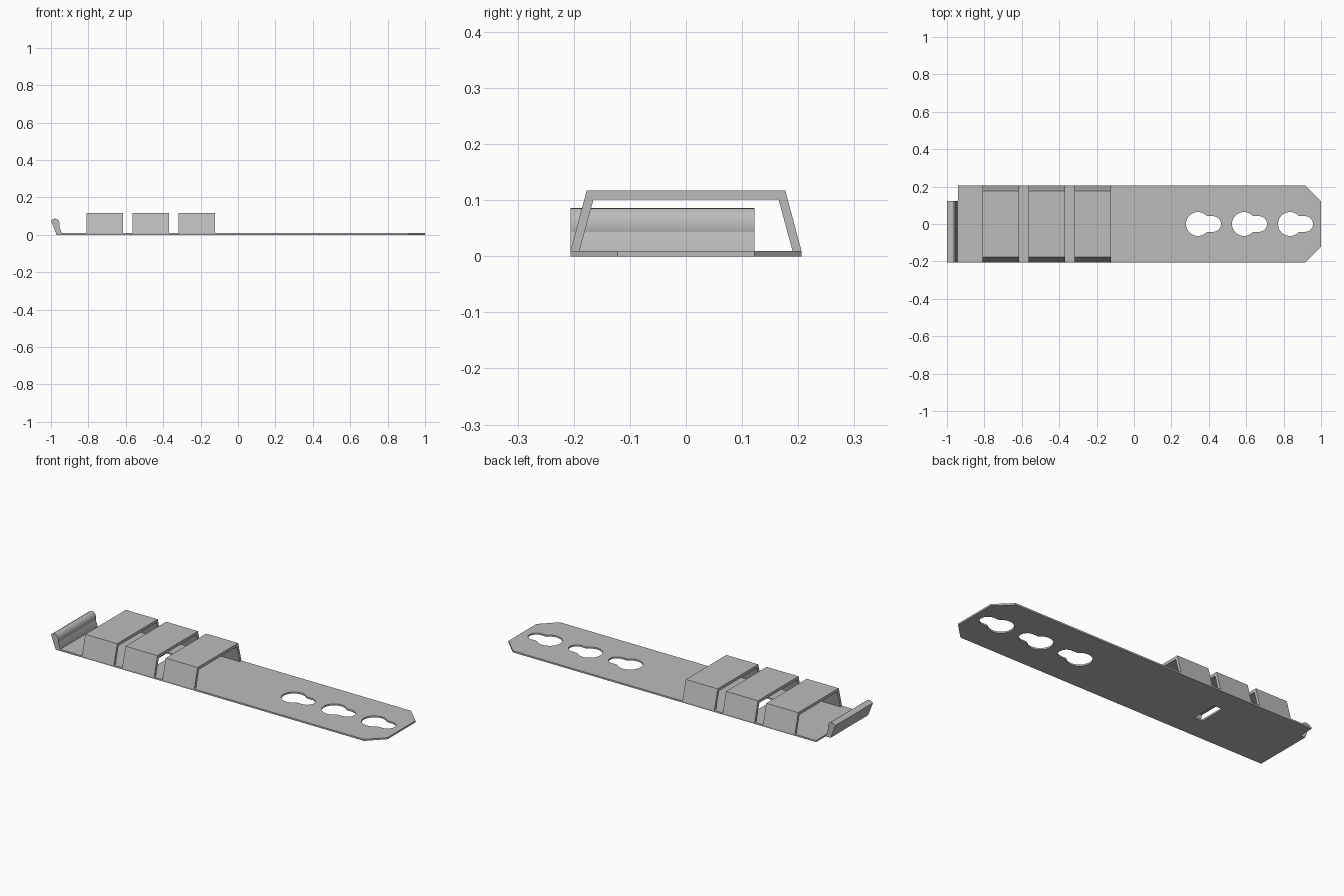
import bpy
import bmesh
from math import asin, cos, pi, radians, sin

cube = bpy.data.objects.get("Cube")
if cube:
    bpy.data.objects.remove(cube, do_unlink=True)

# Single grey material
grey = bpy.data.materials.new("plain grey")
grey.use_nodes = True
colour = (0.5, 0.5, 0.5, 1)
grey.diffuse_color = colour
grey.node_tree.nodes["Principled BSDF"].inputs["Base Color"].default_value = colour

HALF = 0.206      # half width of the plate
THICK = 0.009     # plate thickness
TAB = 0.122       # y limit of the end lip and the chamfers


def arc(cx, radius, start, end, steps):
    return [(cx + radius * cos(start + (end - start) * i / steps),
             radius * sin(start + (end - start) * i / steps))
            for i in range(steps + 1)]


def keyhole(cx, big=0.064, small=0.042, reach=0.081):
    """Round hole running into a narrower round-ended slot."""
    meet = asin(small / big)
    return arc(cx, big, meet, 2 * pi - meet, 32) + arc(cx + reach, small, -pi / 2, pi / 2, 16)


def smooth(obj):
    bpy.ops.object.select_all(action="DESELECT")
    obj.select_set(True)
    bpy.context.view_layer.objects.active = obj
    bpy.ops.object.shade_smooth_by_angle(angle=radians(28))


def prism(name, profile, axis, start, end):
    """Extrude a closed profile along x (points are y, z) or y (points are x, z)."""
    bm = bmesh.new()
    place = (lambda p: (start, p[0], p[1])) if axis == "x" else (lambda p: (p[0], start, p[1]))
    face = bm.faces.new([bm.verts.new(place(p)) for p in profile])
    grown = bmesh.ops.extrude_face_region(bm, geom=[face])["geom"]
    moved = [v for v in grown if isinstance(v, bmesh.types.BMVert)]
    step = end - start
    bmesh.ops.translate(bm, verts=moved, vec=(step, 0, 0) if axis == "x" else (0, step, 0))
    bmesh.ops.recalc_face_normals(bm, faces=bm.faces)
    mesh = bpy.data.meshes.new(name)
    bm.to_mesh(mesh)
    bm.free()
    mesh.materials.append(grey)
    obj = bpy.data.objects.new(name, mesh)
    bpy.context.collection.objects.link(obj)
    return obj


# Base plate: chamfered outline, three keyholes and a slot below the middle bracket
outline = [(-0.97, -HALF), (0.915, -HALF), (1, -TAB), (1, TAB),
           (0.915, HALF), (-0.94, HALF), (-0.94, TAB), (-0.97, TAB)]
slot = [(-0.49, -0.075), (-0.44, -0.075), (-0.44, 0.075), (-0.49, 0.075)]
curve = bpy.data.curves.new("base_plate", "CURVE")
curve.dimensions = "2D"
curve.fill_mode = "BOTH"
curve.extrude = THICK / 2
for loop in [outline, slot] + [keyhole(0.342 + 0.246 * i) for i in range(3)]:
    spline = curve.splines.new("POLY")
    spline.points.add(len(loop) - 1)
    for point, (x, y) in zip(spline.points, loop):
        point.co = (x, y, 0, 1)
    spline.use_cyclic_u = True
curve.materials.append(grey)
plate = bpy.data.objects.new("base_plate", curve)
plate.location.z = THICK / 2
bpy.context.collection.objects.link(plate)
bpy.ops.object.select_all(action="DESELECT")
plate.select_set(True)
bpy.context.view_layer.objects.active = plate
bpy.ops.object.convert(target="MESH")
smooth(bpy.context.view_layer.objects.active)

# Three raised brackets with sloping sides, open along x
right_half = [(HALF, THICK), (0.177, 0.117)]
inner_half = [(0.165, 0.101), (0.19, THICK)]
bracket = (right_half + [(-y, z) for y, z in reversed(right_half)]
           + [(-y, z) for y, z in reversed(inner_half)] + inner_half)
for i in range(3):
    start = -0.81 + 0.246 * i
    prism("bracket_%d" % (i + 1), bracket, "x", start, start + 0.195)

# End lip: leans outward, with a rounded upper edge
lip = [(-0.97, 0), (-0.943, 0), (-0.943, THICK), (-0.955, 0.043), (-0.953, 0.052),
       (-0.954, 0.062), (-0.957, 0.072), (-0.962, 0.08), (-0.969, 0.085),
       (-0.978, 0.086), (-0.987, 0.084), (-1, 0.076)]
smooth(prism("end_lip", lip, "y", -HALF, TAB))
